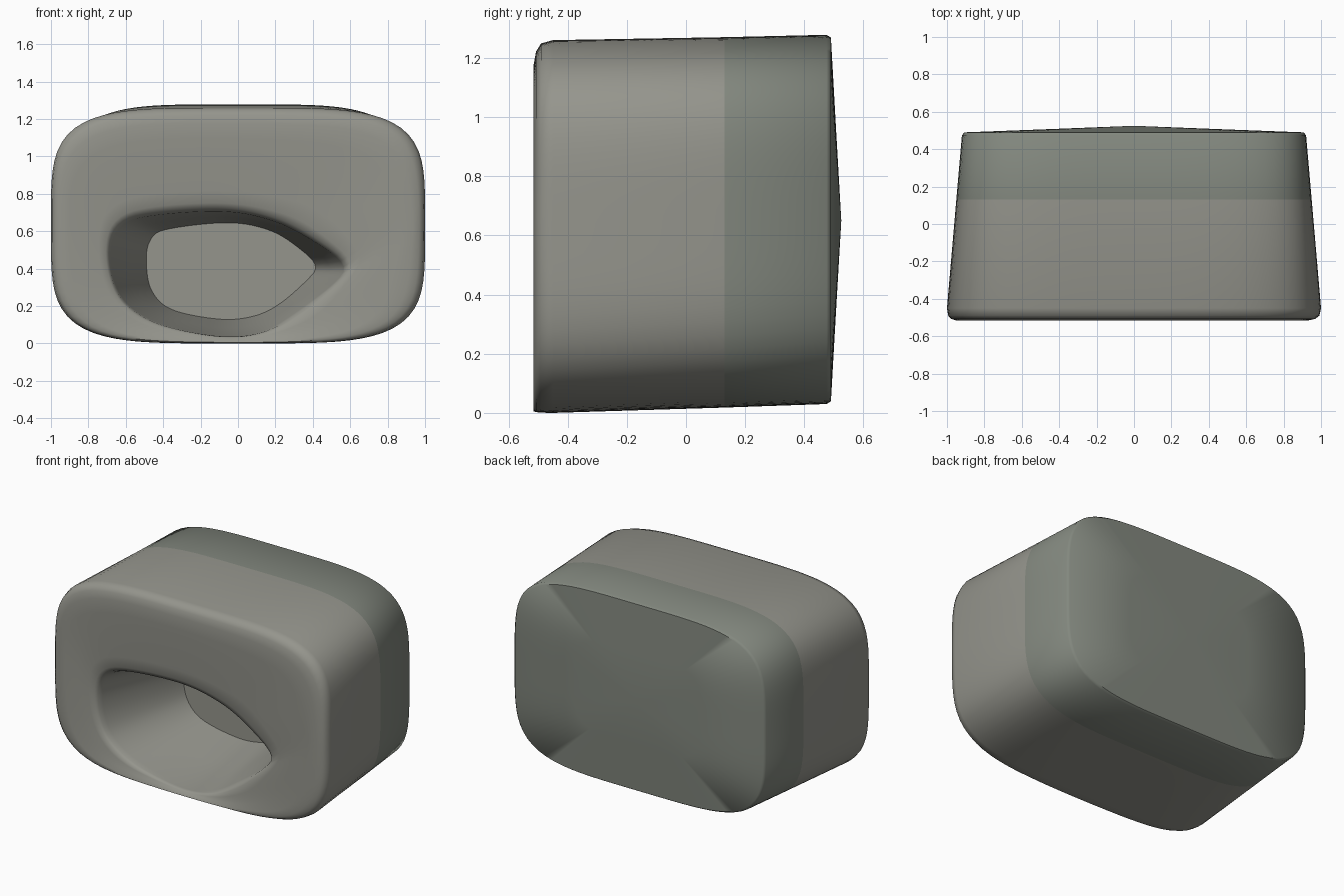
import bpy, math
from mathutils import Vector

if "Cube" in bpy.data.objects:
    bpy.data.objects.remove(bpy.data.objects["Cube"])

N = 128
ANG = [2 * math.pi * i / N for i in range(N)]


def block(a, z0, z1, n=4.3):
    """Rounded-rectangle outline in x, z."""
    b, zc = (z1 - z0) / 2, (z0 + z1) / 2
    out = []
    for t in ANG:
        c, s = math.cos(t), math.sin(t)
        r = (abs(c / a) ** n + abs(s / b) ** n) ** (-1 / n)
        out.append(Vector((r * c, zc + r * s)))
    return out


def blob(pts, c=Vector((-0.05, 0.38))):
    """Smooth closed outline through pts, sampled at even angles."""
    P, k, dense = [Vector(p) for p in pts], len(pts), []
    for i in range(k):
        p0, p1, p2, p3 = (P[(i + j) % k] for j in (-1, 0, 1, 2))
        for j in range(24):
            t = j / 24
            q = 0.5 * (2 * p1 + (p2 - p0) * t + (2 * p0 - 5 * p1 + 4 * p2 - p3) * t * t
                       + (3 * p1 - p0 - 3 * p2 + p3) * t ** 3) - c
            dense.append((math.atan2(q.y, q.x) % (2 * math.pi), q.length))
    dense.sort()
    first, last = dense[0], dense[-1]
    dense = [(last[0] - 2 * math.pi, last[1])] + dense + [(first[0] + 2 * math.pi, first[1])]
    out = []
    for t in ANG:
        i = next(i for i in range(len(dense) - 1) if dense[i + 1][0] >= t)
        (a0, r0), (a1, r1) = dense[i], dense[i + 1]
        r = r0 + (r1 - r0) * (t - a0) / max(a1 - a0, 1e-9)
        out.append(c + r * Vector((math.cos(t), math.sin(t))))
    return out


def mix(A, B, t):
    return [a.lerp(b, t) for a, b in zip(A, B)]


def loft(name, rings, color, start=None, end=None):
    """Skin a list of (outline, y) rings, with optional centre points."""
    v = [(p.x, y, p.y) for ring, y in rings for p in ring]
    f = [(r * N + i, (r + 1) * N + i, (r + 1) * N + (i + 1) % N, r * N + (i + 1) % N)
         for r in range(len(rings) - 1) for i in range(N)]
    if start:
        v.append(start)
        f += [(len(v) - 1, i, (i + 1) % N) for i in range(N)]
    if end:
        v.append(end)
        o = (len(rings) - 1) * N
        f += [(o + i, len(v) - 1, o + (i + 1) % N) for i in range(N)]
    me = bpy.data.meshes.new(name)
    me.from_pydata(v, [], f)
    ob = bpy.data.objects.new(name, me)
    bpy.context.collection.objects.link(ob)
    mat = bpy.data.materials.new(name + "_paint")
    mat.diffuse_color = (*color, 1)
    mat.use_nodes = True
    mat.node_tree.nodes["Principled BSDF"].inputs["Base Color"].default_value = mat.diffuse_color
    me.materials.append(mat)
    bpy.ops.object.select_all(action='DESELECT')
    ob.select_set(True)
    bpy.context.view_layer.objects.active = ob
    bpy.ops.object.shade_smooth_by_angle(angle=math.radians(50))
    return ob


# Outlines
front = block(1.0, 0.0, 1.26)
seam = block(0.95, 0.018, 1.27)
back = block(0.92, 0.03, 1.278)
rim = blob([(0.56, 0.42), (0.43, 0.53), (0.2, 0.65), (-0.08, 0.705), (-0.48, 0.68), (-0.63, 0.62),
            (-0.68, 0.5), (-0.66, 0.33), (-0.58, 0.2), (-0.4, 0.1), (-0.1, 0.04), (0.12, 0.06),
            (0.3, 0.16), (0.52, 0.33)])
floor = blob([(0.415, 0.41), (0.35, 0.49), (0.18, 0.6), (-0.05, 0.645), (-0.38, 0.61), (-0.47, 0.55),
              (-0.49, 0.43), (-0.46, 0.28), (-0.35, 0.18), (-0.1, 0.13), (0.08, 0.145),
              (0.22, 0.21), (0.37, 0.34)])

# Front body: pocket floor, pocket wall, soft rim, face, rounded edge, sides
loft("front_body", [
    (floor, 0.13), (mix(floor, rim, 0.5), -0.16), (rim, -0.44),
    (mix(rim, front, 0.03), -0.475), (mix(rim, front, 0.08), -0.49),
    (mix(rim, front, 0.2), -0.497), (mix(rim, front, 0.45), -0.503),
    (mix(rim, front, 0.7), -0.514), (mix(rim, front, 0.85), -0.515),
    (mix(rim, front, 0.93), -0.507), (mix(rim, front, 0.98), -0.49),
    (front, -0.45), (seam, 0.13)], (0.30, 0.30, 0.265), start=(-0.05, 0.13, 0.38))

# Rear cover: continues the sides and closes with a very shallow point
centre = [Vector((0, 0.65))] * N
loft("rear_cover", [
    (seam, 0.13), (back, 0.475), (mix(back, centre, 0.015), 0.49),
    (mix(back, centre, 0.5), 0.507)], (0.225, 0.245, 0.21), end=(0, 0.525, 0.65))
